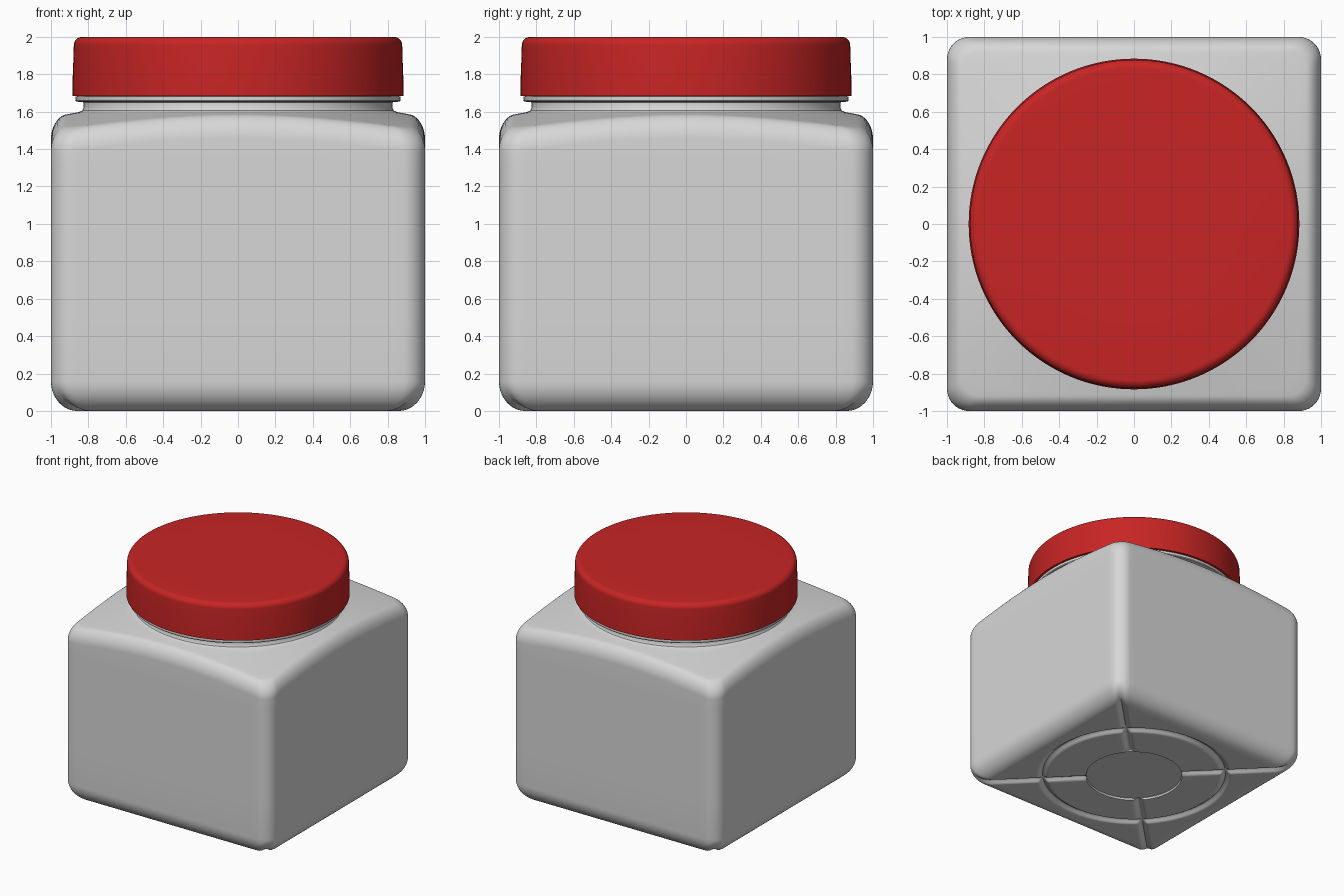
import bpy, bmesh, math

if "Cube" in bpy.data.objects:
    bpy.data.objects.remove(bpy.data.objects["Cube"])

def material(name, rgb):
    m = bpy.data.materials.new(name)
    m.diffuse_color = (*rgb, 1)
    m.use_nodes = True
    m.node_tree.nodes["Principled BSDF"].inputs["Base Color"].default_value = m.diffuse_color
    return m

grey = material("pale grey plastic", (0.68, 0.68, 0.68))
red = material("red plastic", (0.58, 0.018, 0.018))

def rounded_square(h, c, edge=36, arc=10):
    """Outline with half width h and corner radius c, sampled evenly by side."""
    pts = []
    for k in range(4):
        a0 = k * math.pi / 2
        side = [(h, -(h - c) + 2 * (h - c) * i / edge) for i in range(edge)]
        corner = [(h - c + c * math.cos(t), h - c + c * math.sin(t))
                  for t in (math.pi / 2 * i / arc for i in range(arc))]
        for x, y in side + corner:
            pts.append((x * math.cos(a0) - y * math.sin(a0),
                        x * math.sin(a0) + y * math.cos(a0)))
    return pts

def circle_like(r, outline):
    return [(x * r / math.hypot(x, y), y * r / math.hypot(x, y)) for x, y in outline]

def loft(name, rings, mat, angle=35):
    """Skin closed rings of points from bottom to top and cap both ends."""
    bm = bmesh.new()
    loops = [[bm.verts.new(p) for p in ring] for ring in rings]
    n = len(loops[0])
    for a, b in zip(loops, loops[1:]):
        for i in range(n):
            j = (i + 1) % n
            bm.faces.new((a[i], a[j], b[j], b[i]))
    bm.faces.new(loops[0][::-1])
    bm.faces.new(loops[-1])
    bmesh.ops.recalc_face_normals(bm, faces=bm.faces)
    me = bpy.data.meshes.new(name)
    bm.to_mesh(me)
    bm.free()
    me.materials.append(mat)
    ob = bpy.data.objects.new(name, me)
    bpy.context.collection.objects.link(ob)
    bpy.context.view_layer.objects.active = ob
    ob.select_set(True)
    bpy.ops.object.shade_smooth_by_angle(angle=math.radians(angle))
    ob.select_set(False)
    return ob

def bump(d, w):
    return (0.5 + 0.5 * math.cos(math.pi * d / w)) if d < w else 0.0

def base_z(x, y):
    """Underside relief: circular groove, diagonal cross grooves, sunk centre."""
    r = math.hypot(x, y)
    diag = min(abs(x - y), abs(x + y)) / math.sqrt(2)
    if r < 0.395:
        return 0.015
    return 0.028 * max(bump(abs(r - 0.76), 0.045), bump(diag, 0.045))

def shoulder_z(x, y):
    return 1.60 - 0.19 * (math.hypot(x, y) - 0.84)

rings = []
foot = rounded_square(0.86, 0.09)

# Underside of the jar
radii = [0.05, 0.2, 0.385, 0.394, 0.40, 0.45, 0.5, 0.6, 0.68] + [0.70 + 0.01 * i for i in range(13)]
for r in radii:
    rings.append([(x, y, base_z(x, y)) for x, y in circle_like(r, foot)])
inner = circle_like(0.82, foot)
for k in range(1, 8):
    t = k / 7
    ring = [(a[0] + (b[0] - a[0]) * t, a[1] + (b[1] - a[1]) * t) for a, b in zip(inner, foot)]
    rings.append([(x, y, base_z(x, y)) for x, y in ring])

# Rounded foot, fading the diagonal grooves out
for k in range(1, 11):
    t = k / 10 * math.pi / 2
    sq = rounded_square(0.86 + 0.14 * math.sin(t), 0.09 + 0.03 * math.sin(t))
    rings.append([(x, y, 0.16 * (1 - math.cos(t)) + base_z(x, y) * (1 - k / 10)) for x, y in sq])

# Straight walls
wall = rounded_square(1.0, 0.12)
for z in (0.5, 0.9, 1.3):
    rings.append([(x, y, z) for x, y in wall])

# Rounded shoulder edge following a shallow cone, so it dips at the corners
for k in range(11):
    t = k / 10 * math.pi / 2
    sq = rounded_square(0.92 + 0.08 * math.cos(t), 0.10 + 0.02 * math.cos(t))
    rings.append([(x, y, shoulder_z(x, y) - 0.115 * (1 - math.sin(t))) for x, y in sq])

# Shoulder blending from square to round
top = rounded_square(0.92, 0.10)
neck = circle_like(0.85, top)
for k in range(1, 8):
    t = k / 7
    ring = [(a[0] + (b[0] - a[0]) * t, a[1] + (b[1] - a[1]) * t) for a, b in zip(top, neck)]
    rings.append([(x, y, shoulder_z(x, y)) for x, y in ring])

# Neck and its collar
for r, z in ((0.833, 1.606), (0.825, 1.62), (0.825, 1.65), (0.865, 1.654),
             (0.87, 1.66), (0.87, 1.68), (0.85, 1.685), (0.80, 1.70)):
    rings.append([(x, y, z) for x, y in circle_like(r, top)])
loft("jar_body", rings, grey)

# Screw lid with a rounded top edge
profile = [(0.80, 1.69), (0.87, 1.685), (0.884, 1.685), (0.884, 1.78), (0.88, 1.88), (0.878, 1.955)]
profile += [(0.833 + 0.045 * math.cos(t), 1.955 + 0.045 * math.sin(t))
            for t in (math.pi / 2 * i / 8 for i in range(1, 9))]
profile.append((0.5, 2.0))
N = 128
loft("lid", [[(r * math.cos(2 * math.pi * i / N), r * math.sin(2 * math.pi * i / N), z)
              for i in range(N)] for r, z in profile], red)
